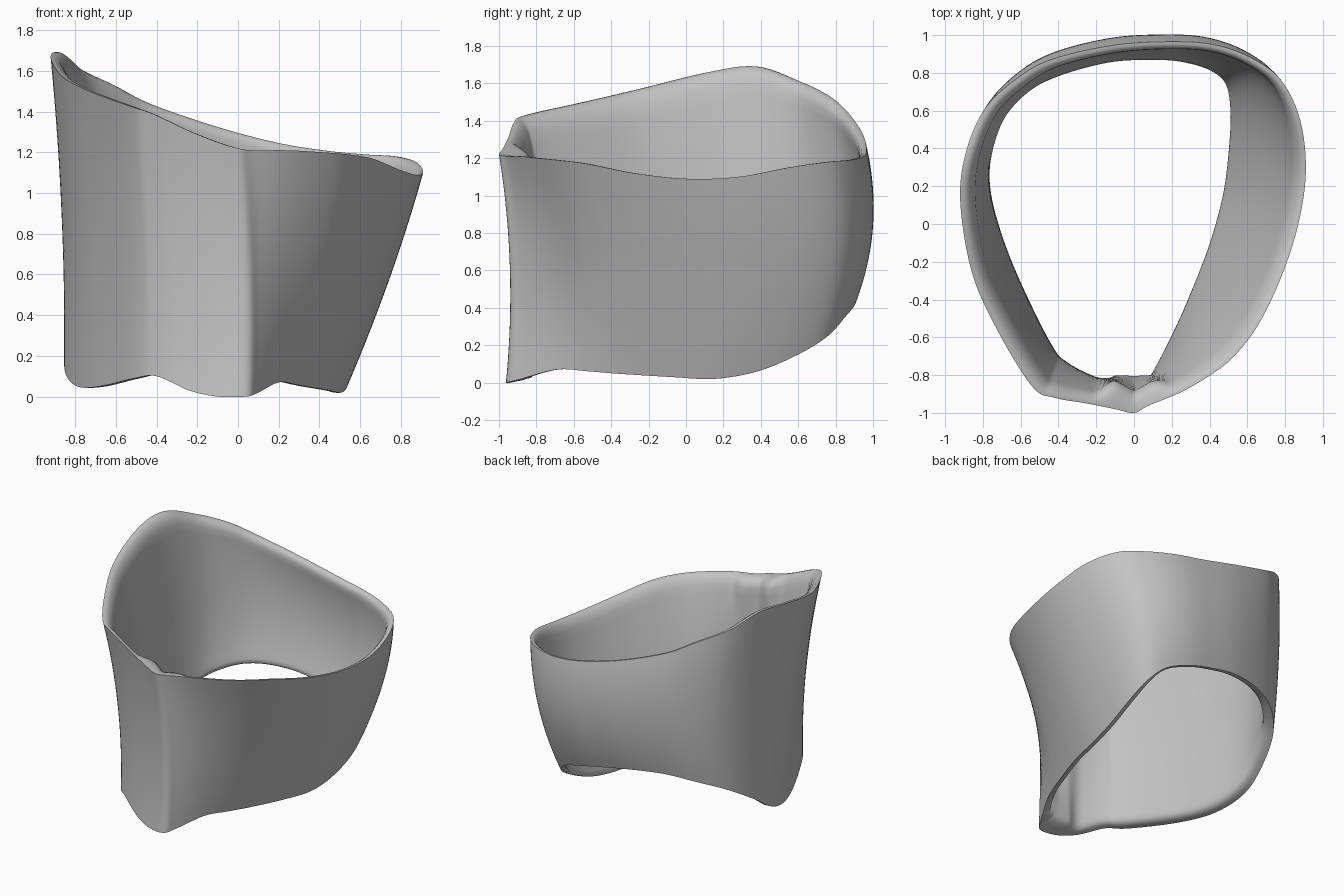
import bpy
import bmesh
from mathutils import Vector

default_cube = bpy.data.objects.get("Cube")
if default_cube:
    bpy.data.objects.remove(default_cube, do_unlink=True)

# Rim and hem outlines, paired point by point, starting at the front ridge
RIM = [
    (0, -1, 1.22), (.08, -.96, 1.21), (.25, -.89, 1.21), (.42, -.79, 1.2),
    (.54, -.69, 1.19), (.66, -.53, 1.17), (.78, -.28, 1.12), (.87, 0, 1.09),
    (.91, .28, 1.1), (.88, .55, 1.15), (.78, .76, 1.18), (.62, .88, 1.19),
    (.42, .95, 1.21), (.18, .965, 1.25), (-.12, .945, 1.33),
    (-.44, .87, 1.44), (-.62, .77, 1.53), (-.79, .61, 1.61),
    (-.89, .38, 1.69), (-.92, .12, 1.66), (-.86, -.25, 1.57),
    (-.73, -.55, 1.5), (-.54, -.86, 1.43), (-.42, -.92, 1.39),
    (-.25, -.95, 1.31), (-.1, -.98, 1.25),
]
HEM = [
    (.04, -.96, 0), (.1, -.88, .02), (.2, -.69, .07), (.28, -.52, .06),
    (.33, -.4, .05), (.39, -.25, .04), (.45, -.08, .03), (.51, .15, .02),
    (.54, .38, .06), (.55, .6, .15), (.52, .76, .25), (.42, .85, .35),
    (.25, .9, .41), (.08, .91, .45), (-.15, .9, .49), (-.4, .84, .5),
    (-.6, .75, .46), (-.76, .59, .38), (-.84, .38, .25), (-.85, .18, .12),
    (-.79, -.06, .05), (-.68, -.34, .05), (-.51, -.68, .09),
    (-.4, -.79, .1), (-.24, -.88, .03), (-.1, -.94, 0),
]
STEPS = 6
ROWS = 20
WALL = .05


def smooth_loop(points):
    """Closed Catmull-Rom loop through the points."""
    pts = [Vector(p) for p in points]
    count = len(pts)
    loop = []
    for i in range(count):
        a, b, c, d = (pts[(i + k) % count] for k in (-1, 0, 1, 2))
        for s in range(STEPS):
            t = s / STEPS
            loop.append(.5 * (2 * b + (c - a) * t
                              + (2 * a - 5 * b + 4 * c - d) * t * t
                              + (3 * b - a - 3 * c + d) * t ** 3))
    return loop


rim, hem = smooth_loop(RIM), smooth_loop(HEM)
SIDES = len(rim)


def ring(t, depth):
    """Band at height fraction t, moved inward by a share of the wall."""
    outer = []
    for h, r in zip(hem, rim):
        bulge = Vector((.02, .04 + .025 * max(0, h.y), 0))
        outer.append(h.lerp(r, t) + bulge * (4 * t * (1 - t)))
    result = []
    for i, p in enumerate(outer):
        along = outer[(i + 2) % SIDES] - outer[i - 2]
        inward = Vector((-along.y, along.x, 0)).normalized()
        # The right wall is thicker towards the hem
        thickness = WALL * (1 + .8 * max(0, inward.x) * (1 - .5 * t))
        q = p + inward * thickness * depth
        # Inside the front ridge: a V at the rim, a flat web at the hem
        front_limit = -.8 - max(0, .09 - .6 * abs(q.x)) * t
        if abs(q.x) < .2 and q.y < front_limit:
            fade = min(1, (.2 - abs(q.x)) / .1)
            push = (front_limit - q.y) * depth * fade
            q.y += push
            q.z += .3 * push * (1 - t)
        result.append(q)
    return result


# Wall section: up the outside, over the rounded lip, down to the rounded hem
section = [(i / ROWS, 0) for i in range(ROWS + 1)]
section += [(1, .3), (.99, .6), (.97, .85)]
section += [(i / ROWS * .94, 1) for i in range(ROWS, 0, -1)]
section += [(.02, .95), (.005, .7), (0, .4)]

bm = bmesh.new()
bands = [[bm.verts.new(p) for p in ring(t, d)] for t, d in section]
for k, low in enumerate(bands):
    high = bands[(k + 1) % len(bands)]
    for i in range(SIDES):
        j = (i + 1) % SIDES
        bm.faces.new((low[i], low[j], high[j], high[i]))
bmesh.ops.recalc_face_normals(bm, faces=bm.faces)

mesh = bpy.data.meshes.new("curved_band")
bm.to_mesh(mesh)
bm.free()
band = bpy.data.objects.new("curved_band", mesh)
bpy.context.collection.objects.link(band)

# Plain grey finish
grey = bpy.data.materials.new("plain_grey")
grey.use_nodes = True
colour = (.55, .55, .55, 1)
grey.diffuse_color = colour
grey.node_tree.nodes["Principled BSDF"].inputs["Base Color"].default_value = colour
mesh.materials.append(grey)

bpy.ops.object.select_all(action='DESELECT')
band.select_set(True)
bpy.context.view_layer.objects.active = band
bpy.ops.object.shade_smooth_by_angle(angle=.9)
